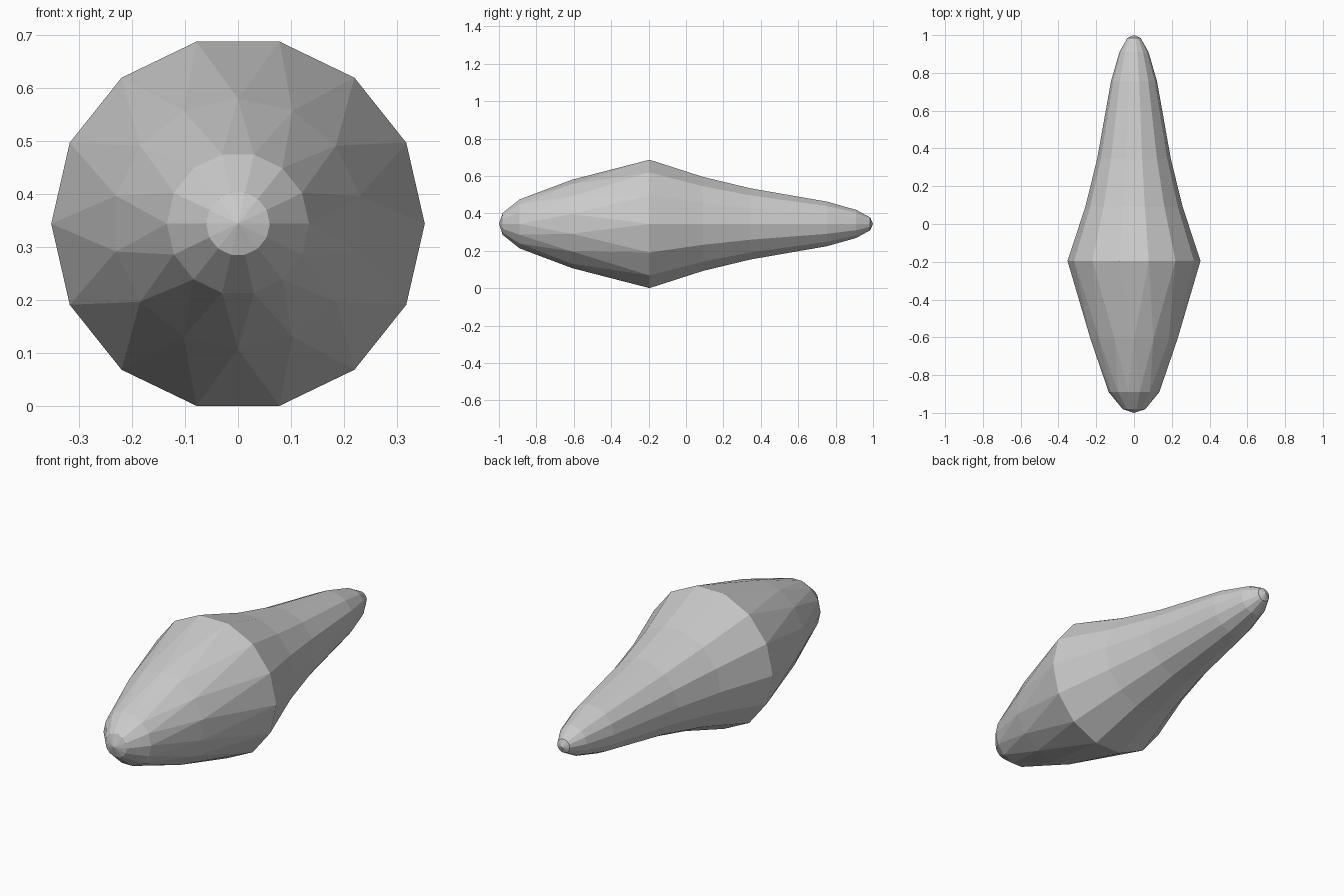
import bpy, bmesh
from math import cos, sin, pi

if "Cube" in bpy.data.objects:
    bpy.data.objects.remove(bpy.data.objects["Cube"])

SIDES = 14
CENTRE_Z = 0.344

# Profile along y: (y, radius, stagger in fractions of one side)
PROFILE = [(-0.98, 0.06, 0), (-0.89, 0.134, 0), (-0.61, 0.236, 0.5),
           (-0.195, 0.352, 0), (0.09, 0.258, 0), (0.345, 0.195, 0),
           (0.755, 0.122, 0), (0.91, 0.077, 0), (0.985, 0.035, 0)]

bm = bmesh.new()


def make_ring(y, radius, stagger):
    angles = [2 * pi * (i + stagger) / SIDES for i in range(SIDES)]
    return [bm.verts.new((radius * cos(a), y, CENTRE_Z + radius * sin(a)))
            for a in angles]


rings = [make_ring(*p) for p in PROFILE]

# Body bands: quads, or alternating triangles where rings are staggered
for k in range(len(rings) - 1):
    a, b = rings[k], rings[k + 1]
    sa, sb = PROFILE[k][2], PROFILE[k + 1][2]
    for i in range(SIDES):
        j = (i + 1) % SIDES
        if sa == sb:
            bm.faces.new((a[i], a[j], b[j], b[i]))
        elif sb > sa:
            bm.faces.new((a[i], a[j], b[i]))
            bm.faces.new((a[j], b[j], b[i]))
        else:
            bm.faces.new((a[i], b[j], b[i]))
            bm.faces.new((a[i], a[j], b[j]))

# Pointed end caps
for ring, y in ((rings[0], -1.0), (rings[-1], 1.0)):
    tip = bm.verts.new((0, y, CENTRE_Z))
    for i in range(SIDES):
        bm.faces.new((ring[i], ring[(i + 1) % SIDES], tip))

bmesh.ops.recalc_face_normals(bm, faces=bm.faces[:])
mesh = bpy.data.meshes.new("tapered_body")
bm.to_mesh(mesh)
bm.free()
body = bpy.data.objects.new("tapered_body", mesh)
bpy.context.collection.objects.link(body)
